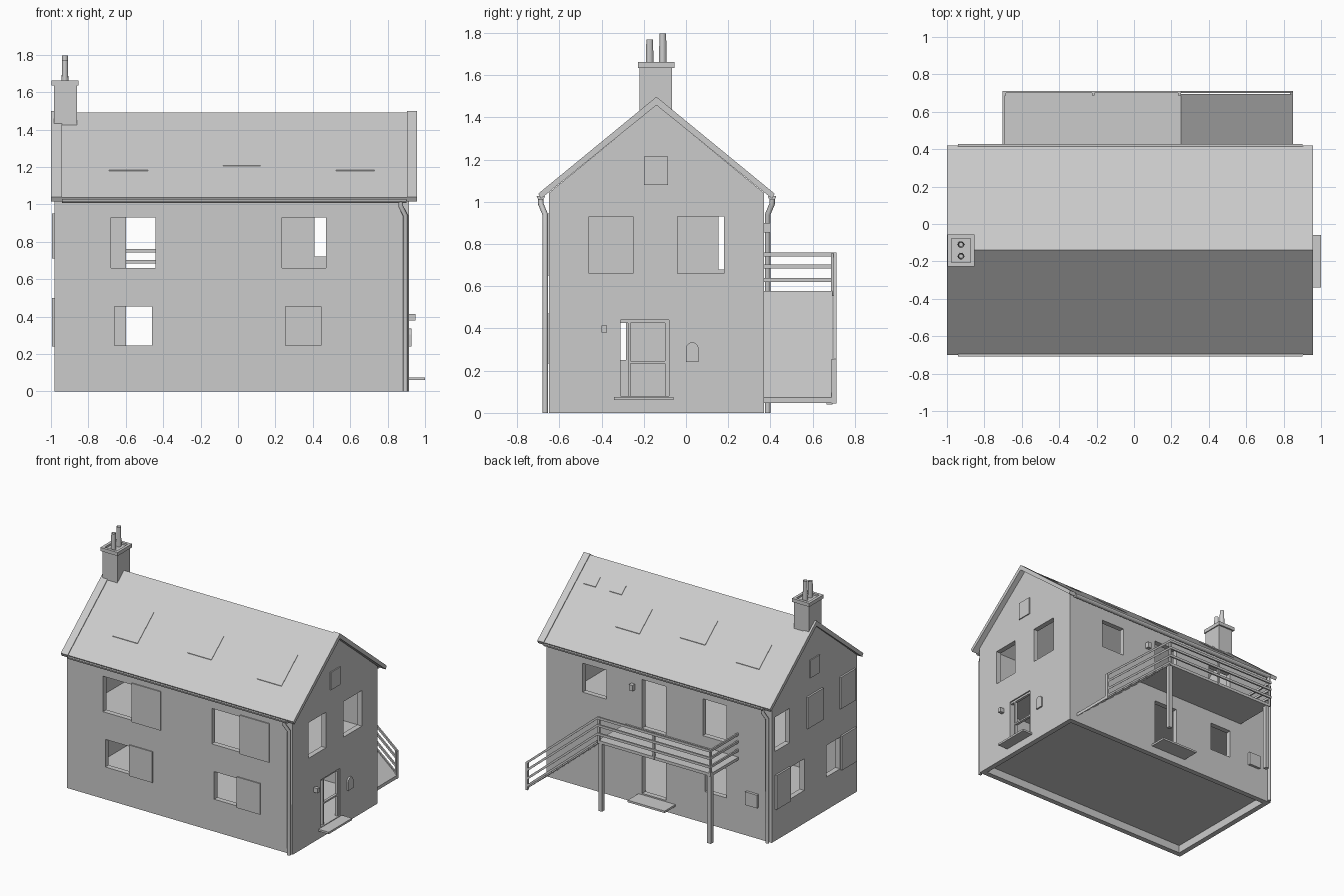
import bpy, bmesh, math
from mathutils import Vector

if "Cube" in bpy.data.objects:
    bpy.data.objects.remove(bpy.data.objects["Cube"], do_unlink=True)

grey = bpy.data.materials.new("plain grey")
grey.use_nodes = True
COLOUR = (0.6, 0.6, 0.6, 1)
grey.diffuse_color = COLOUR
grey.node_tree.nodes["Principled BSDF"].inputs["Base Color"].default_value = COLOUR

MID, SLOPE = -0.14, 0.82


def finish(bm, name):
    bmesh.ops.recalc_face_normals(bm, faces=bm.faces)
    mesh = bpy.data.meshes.new(name)
    bm.to_mesh(mesh)
    bm.free()
    mesh.materials.append(grey)
    ob = bpy.data.objects.new(name, mesh)
    bpy.context.collection.objects.link(ob)
    return ob


def add_prism(bm, pts, x0, x1):
    """Extrude a y-z outline along x."""
    face = bm.faces.new([bm.verts.new((x0, y, z)) for y, z in pts])
    out = bmesh.ops.extrude_face_region(bm, geom=[face])["geom"]
    bmesh.ops.translate(bm, vec=(x1 - x0, 0, 0),
                        verts=[v for v in out if isinstance(v, bmesh.types.BMVert)])


def prism(name, pts, x0, x1):
    bm = bmesh.new()
    add_prism(bm, pts, x0, x1)
    return finish(bm, name)


def boxes(name, *dims):
    """One object made of boxes, each x0, x1, y0, y1, z0, z1."""
    bm = bmesh.new()
    for x0, x1, y0, y1, z0, z1 in dims:
        add_prism(bm, [(y0, z0), (y1, z0), (y1, z1), (y0, z1)], x0, x1)
    return finish(bm, name)


def cut(ob, cutter):
    mod = ob.modifiers.new("cut", "BOOLEAN")
    mod.operation, mod.solver, mod.object = "DIFFERENCE", "EXACT", cutter
    bpy.context.view_layer.objects.active = ob
    bpy.ops.object.modifier_apply(modifier=mod.name)
    bpy.data.objects.remove(cutter, do_unlink=True)


def gable(half, base, apex):
    eave = apex - SLOPE * half
    return [(MID - half, base), (MID + half, base), (MID + half, eave),
            (MID, apex), (MID - half, eave)]


def tube(name, pts, radius):
    curve = bpy.data.curves.new(name, "CURVE")
    curve.dimensions = "3D"
    curve.bevel_depth, curve.bevel_resolution, curve.use_fill_caps = radius, 2, True
    line = curve.splines.new("POLY")
    line.points.add(len(pts) - 1)
    for p, co in zip(line.points, pts):
        p.co = (*co, 1)
    curve.materials.append(grey)
    ob = bpy.data.objects.new(name, curve)
    bpy.context.collection.objects.link(ob)


# Hollow walls with a gable at each end
L, R, F, B, T = -0.98, 0.915, -0.65, 0.37, 0.04
walls = prism("walls", gable(0.51, 0, 1.46), L, R)
cut(walls, prism("cavity", gable(0.47, -0.1, 1.42), L + T, R - T))

# Window and door openings, as spans along the wall and up it
front = [(-0.68, -0.44, 0.66, 0.93), (0.235, 0.47, 0.66, 0.93),
         (-0.66, -0.46, 0.245, 0.455), (0.255, 0.445, 0.245, 0.455)]
back = [(0.41, 0.61, 0.72, 0.94), (-0.6, -0.4, 0.66, 0.94), (-0.6, -0.42, 0.24, 0.46),
        (-0.09, 0.11, 0.58, 0.95), (-0.09, 0.11, 0.085, 0.45)]
right = [(-0.46, -0.25, 0.66, 0.93), (-0.04, 0.18, 0.66, 0.93), (-0.31, -0.08, 0.08, 0.44)]
left = [(0.155, 0.33, 0.68, 0.94), (-0.02, 0.155, 0.25, 0.49), (-0.45, -0.285, 0.25, 0.49)]
holes = [(a, b, F - T, F + 2 * T, c, d) for a, b, c, d in front]
holes += [(a, b, B - 2 * T, B + T, c, d) for a, b, c, d in back]
holes += [(R - 2 * T, R + T, a, b, c, d) for a, b, c, d in right]
holes += [(L - T, L + 2 * T, a, b, c, d) for a, b, c, d in left]
cut(walls, boxes("openings", *holes))

# Floors
for name, z in (("ground_floor", 0.06), ("upper_floor", 0.555)):
    boxes(name, (L + T, R - T, F + T, B - T, z, z + 0.02))

# Shutters and wall plates
boxes("front_shutters", *[(b + 0.005, b + (0.25 if c > 0.5 else 0.2), F - 0.008, F,
                           c - 0.01, d + 0.015) for a, b, c, d in front])
boxes("left_shutters", *[(L - 0.014, L, a, b, c, d) for a, b, c, d in (
    (-0.235, -0.045, 0.71, 0.95), (-0.62, -0.44, 0.71, 0.95),
    (0.16, 0.33, 0.24, 0.5), (-0.63, -0.455, 0.24, 0.5))])
for name, x in (("left_gable_window", L - 0.008), ("right_gable_window", R)):
    boxes(name, (x, x + 0.008, -0.2, -0.085, 1.08, 1.215))

# Door surround, steps, lamps and meter boxes
boxes("side_door_frame", (R - 0.03, R - 0.01, -0.275, -0.262, 0.08, 0.44),
      (R - 0.03, R - 0.01, -0.1, -0.08, 0.08, 0.44),
      (R - 0.03, R - 0.01, -0.31, -0.08, 0.425, 0.44),
      (R - 0.03, R - 0.01, -0.262, -0.1, 0.235, 0.247))
boxes("side_step", (R - 0.01, 1.0, -0.34, -0.06, 0.06, 0.075))
boxes("back_step", (-0.17, 0.14, B - 0.01, 0.5, 0.06, 0.075))
boxes("side_lamp", (R, 0.95, -0.4, -0.375, 0.38, 0.415))
boxes("back_lamp", (0.17, 0.2, B, 0.4, 0.855, 0.9))
arch = [(0.03 + 0.03 * math.cos(a * math.pi / 6), 0.305 + 0.03 * math.sin(a * math.pi / 6))
        for a in range(7)]
prism("side_meter_box", [(0, 0.24), (0.06, 0.24)] + arch, R, R + 0.012)
boxes("back_meter_box", (-0.87, -0.77, B, B + 0.02, 0.24, 0.34))


# Roof slab and raised verges
def chevron(apex, half, thick):
    low = apex - SLOPE * half
    tip = thick * 0.6
    return [(MID, apex), (MID + half, low), (MID + half - tip / 2, low - tip),
            (MID, apex - thick), (MID - half + tip / 2, low - tip), (MID - half, low)]


prism("roof", chevron(1.491, 0.555, 0.031), -0.95, 0.91)
prism("left_verge", chevron(1.498, 0.56, 0.04), -1.0, -0.942)
prism("right_verge", chevron(1.498, 0.56, 0.04), 0.903, 0.956)


# Roof windows lying on the slopes
def on_slope(y):
    return 1.491 - SLOPE * abs(y - MID)


bm = bmesh.new()
for x0, x1, y0, y1 in ((-0.69, -0.48, -0.52, -0.32), (-0.08, 0.12, -0.49, -0.34),
                       (0.525, 0.73, -0.52, -0.32), (-0.765, -0.57, 0.06, 0.215),
                       (0.24, 0.44, 0.06, 0.215), (-0.28, -0.07, 0.015, 0.17),
                       (0.52, 0.62, -0.03, 0.03), (0.74, 0.84, -0.03, 0.03)):
    z0, z1 = on_slope(y0), on_slope(y1)
    add_prism(bm, [(y0, z0 - 0.005), (y1, z1 - 0.005), (y1, z1 + 0.004), (y0, z0 + 0.004)], x0, x1)
finish(bm, "roof_windows")

# Gutters and downpipes
for name, side, px, turn in (("front", -1, 0.895, -0.025), ("back", 1, -0.955, 0.025)):
    y = MID + side * 0.548
    bowl = [(y + 0.02 * math.cos(a * math.pi / 6), 1.028 - 0.02 * math.sin(a * math.pi / 6))
            for a in range(7)]
    prism(name + "_gutter", bowl, -0.94, 0.9)
    wall_y = MID + side * 0.527
    tube(name + "_downpipe", [(px + turn, y, 1.015), (px + turn, y, 0.99),
                              (px, wall_y, 0.94), (px, wall_y, 0)], 0.013)

# Chimney stack, hollow cap and pots
boxes("chimney_stack", (-0.985, -0.86, -0.22, -0.067, 1.38, 1.64))
cap = boxes("chimney_cap", (-0.997, -0.852, -0.228, -0.055, 1.635, 1.662))
cut(cap, boxes("cap_recess", (-0.975, -0.873, -0.207, -0.077, 1.648, 1.7)))
for i, (y, top) in enumerate(((-0.172, 1.77), (-0.11, 1.797))):
    bm = bmesh.new()
    bmesh.ops.create_cone(bm, cap_ends=True, segments=12, radius1=0.018, radius2=0.016, depth=top - 1.64)
    bmesh.ops.translate(bm, verts=bm.verts, vec=(-0.925, y, (top + 1.64) / 2))
    lid = max(bm.faces, key=lambda f: f.calc_center_median().z)
    bmesh.ops.inset_region(bm, faces=[lid], thickness=0.005)
    bmesh.ops.translate(bm, verts=lid.verts, vec=(0, 0, -0.05))
    finish(bm, f"chimney_pot_{i + 1}")

# Balcony deck, legs and level railings
X0, X1, X2, Y = -0.7, 0.25, 0.85, 0.7
boxes("balcony_deck", (X0, X1, B, Y, 0.555, 0.577))
boxes("balcony_legs", *[(x, x + 0.03, Y - 0.035, Y - 0.005, 0.04, 0.56) for x in (X0 + 0.005, X1 - 0.03)])
rails = (0.63, 0.695, 0.752)
boxes("balcony_rails", *[(X0, X1, Y, Y + 0.012, z - 0.01, z + 0.008) for z in rails],
      *[(X0 - 0.002, X0 + 0.01, B, Y + 0.012, z - 0.01, z + 0.008) for z in rails])
boxes("railing_posts", *[(x, x + 0.015, Y - 0.012, Y + 0.003, 0.555, 0.755)
                         for x in (X0, (X0 + X1) / 2, X1 - 0.015)],
      (X2 - 0.015, X2, Y - 0.01, Y + 0.012, 0.045, 0.255))


# Sloping stair flight and its railings
def flight(name, bars):
    bm = bmesh.new()
    for y0, y1, z, thick in bars:
        end = z - 0.505
        face = bm.faces.new([bm.verts.new(p) for p in (
            (X1, y0, z), (X2, y0, end), (X2, y0, end - thick), (X1, y0, z - thick))])
        out = bmesh.ops.extrude_face_region(bm, geom=[face])["geom"]
        bmesh.ops.translate(bm, vec=Vector((0, y1 - y0, 0)),
                            verts=[v for v in out if isinstance(v, bmesh.types.BMVert)])
    finish(bm, name)


flight("stair_flight", [(B, Y - 0.005, 0.577, 0.025)])
flight("stair_rails", [(Y, Y + 0.012, z + 0.008, 0.02) for z in (0.575,) + rails])
